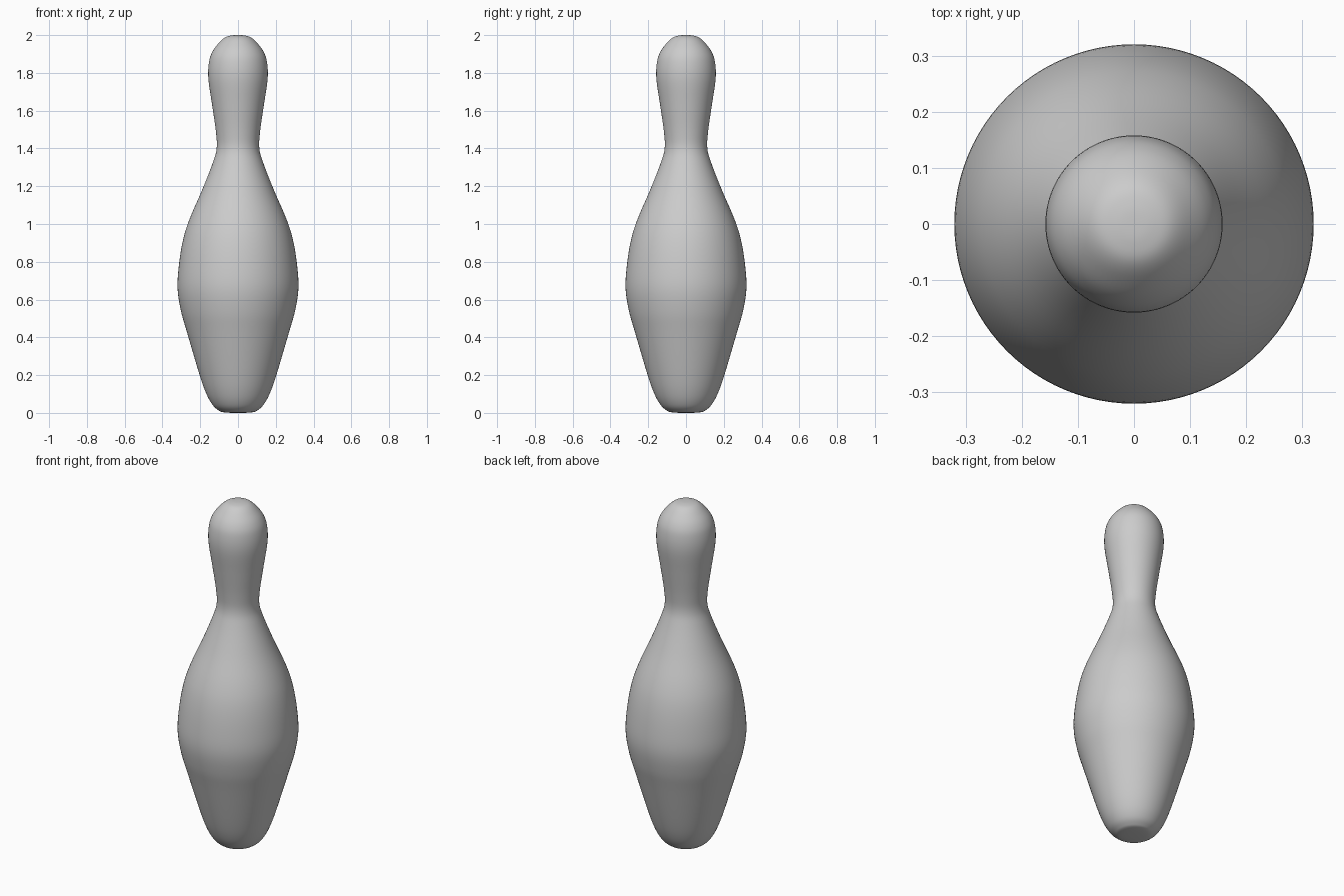
import bpy, bmesh, math
from mathutils import Vector

if "Cube" in bpy.data.objects:
    bpy.data.objects.remove(bpy.data.objects["Cube"])

# Half profile (radius, height), from base centre to top centre
PROFILE = [(0.0, 0.0), (0.075, 0.003), (0.105, 0.015), (0.135, 0.043), (0.167, 0.10),
           (0.203, 0.20), (0.268, 0.42), (0.302, 0.54), (0.32, 0.66), (0.312, 0.79),
           (0.29, 0.92), (0.255, 1.03), (0.19, 1.18), (0.135, 1.32), (0.113, 1.40),
           (0.117, 1.49), (0.137, 1.63), (0.157, 1.77), (0.153, 1.86), (0.134, 1.915),
           (0.10, 1.96), (0.068, 1.988), (0.035, 1.998), (0.0, 2.0)]
SEGMENTS = 96
STEPS = 5


def smooth_profile(points, steps):
    """Catmull-Rom curve through the profile, mirrored at the axis ends."""
    p = [Vector(q) for q in points]
    p = [Vector((-p[1].x, p[1].y))] + p + [Vector((-p[-2].x, p[-2].y))]
    out = []
    for a, b, c, d in zip(p, p[1:], p[2:], p[3:]):
        for i in range(steps):
            t = i / steps
            out.append(0.5 * (2 * b + (c - a) * t + (2 * a - 5 * b + 4 * c - d) * t**2
                              + (3 * b - a - 3 * c + d) * t**3))
    return out + [p[-2]]


# Pin body: lathe the profile about z
bm = bmesh.new()
verts = [bm.verts.new((max(q.x, 0), 0, min(max(q.y, 0), 2)))
         for q in smooth_profile(PROFILE, STEPS)]
edges = [bm.edges.new(pair) for pair in zip(verts, verts[1:])]
bmesh.ops.spin(bm, geom=verts + edges, cent=(0, 0, 0), axis=(0, 0, 1),
               angle=2 * math.pi, steps=SEGMENTS)
bmesh.ops.remove_doubles(bm, verts=bm.verts, dist=1e-4)
bmesh.ops.recalc_face_normals(bm, faces=bm.faces)
mesh = bpy.data.meshes.new("bowling_pin")
bm.to_mesh(mesh)
bm.free()
mesh.shade_smooth()
pin = bpy.data.objects.new("bowling_pin", mesh)
bpy.context.collection.objects.link(pin)
